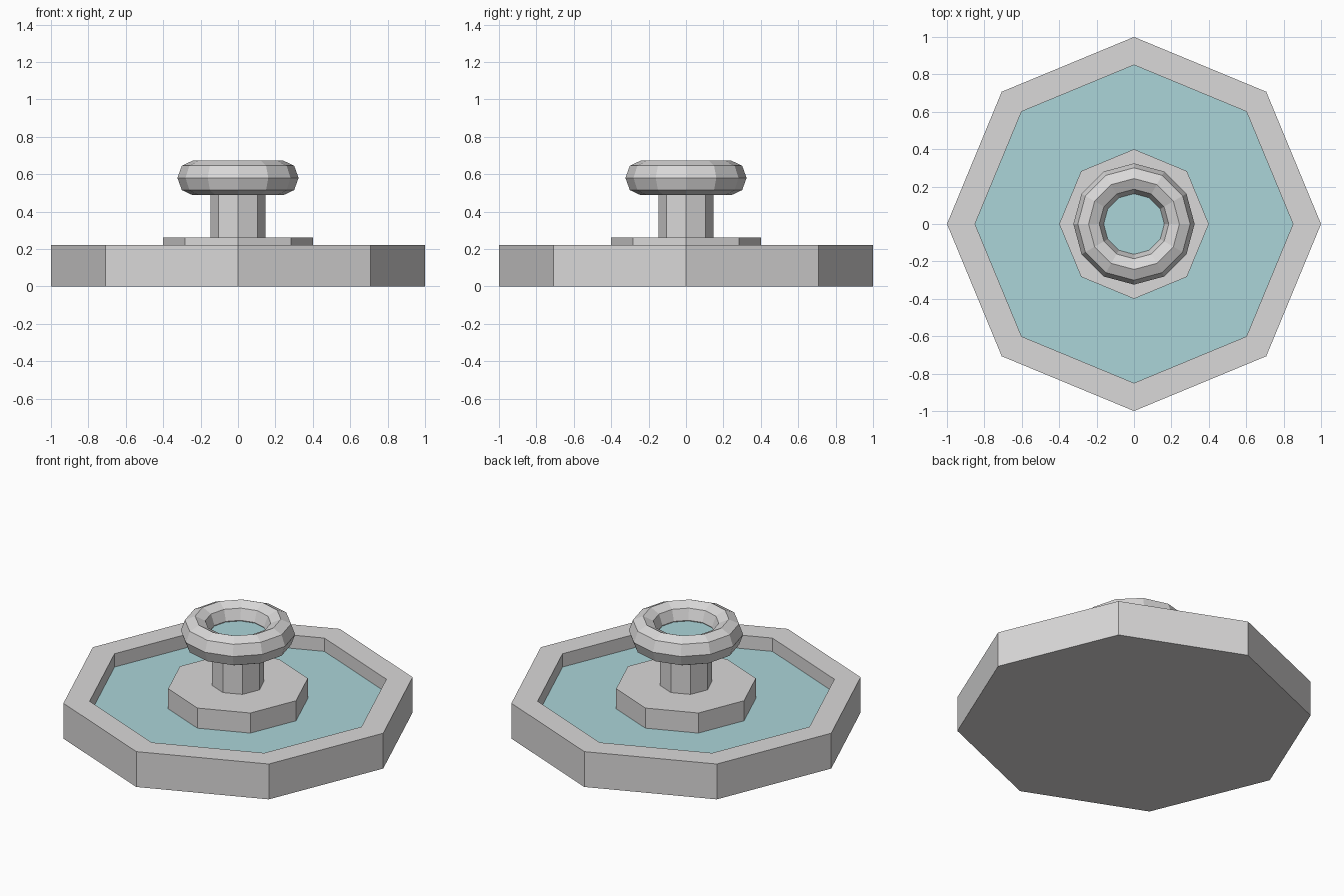
import bpy, bmesh, math

if "Cube" in bpy.data.objects:
    bpy.data.objects.remove(bpy.data.objects["Cube"])


def material(name, rgb):
    m = bpy.data.materials.new(name)
    m.diffuse_color = (*rgb, 1.0)
    m.use_nodes = True
    m.node_tree.nodes["Principled BSDF"].inputs["Base Color"].default_value = m.diffuse_color
    return m


stone = material("pale_stone", (0.70, 0.69, 0.69))
water = material("water_blue", (0.41, 0.66, 0.69))


def turned(name, profile, sides, mat, closed=False):
    """Revolve (radius, z) points round z; ends are capped unless closed."""
    bm = bmesh.new()
    rings = []
    for r, z in profile:
        ring = []
        for i in range(sides):
            a = 2 * math.pi * i / sides
            ring.append(bm.verts.new((r * math.cos(a), r * math.sin(a), z)))
        rings.append(ring)
    pairs = list(zip(rings, rings[1:]))
    if closed:
        pairs.append((rings[-1], rings[0]))
    elif len(rings) == 1:
        bm.faces.new(rings[0])
    else:
        bm.faces.new(rings[0][::-1])
        bm.faces.new(rings[-1])
    for low, high in pairs:
        for i in range(sides):
            j = (i + 1) % sides
            bm.faces.new((low[i], low[j], high[j], high[i]))
    if len(rings) > 1:
        bmesh.ops.recalc_face_normals(bm, faces=bm.faces[:])
    mesh = bpy.data.meshes.new(name)
    bm.to_mesh(mesh)
    bm.free()
    mesh.materials.append(mat)
    obj = bpy.data.objects.new(name, mesh)
    bpy.context.collection.objects.link(obj)
    return obj


# Octagonal basin with rim, hollow down to its floor
turned("basin", [(1, 0), (1, 0.22), (0.85, 0.22), (0.85, 0.05)], 8, stone)

# Pool of water
turned("pool_water", [(0.85, 0.137)], 8, water)

# Pedestal and column
turned("pedestal", [(0.40, 0.05), (0.40, 0.262)], 8, stone)
turned("column", [(0.148, 0.25), (0.148, 0.565)], 8, stone)

# Ring-shaped upper bowl, slightly taller than wide in section
section = [(0.243 + 0.081 * math.cos(k * math.pi / 4),
            0.58 + 0.092 * math.sin(k * math.pi / 4)) for k in range(8)]
turned("upper_ring", section, 12, stone, closed=True)

# Water held inside the ring
turned("upper_water", [(0.175, 0.575)], 12, water)
